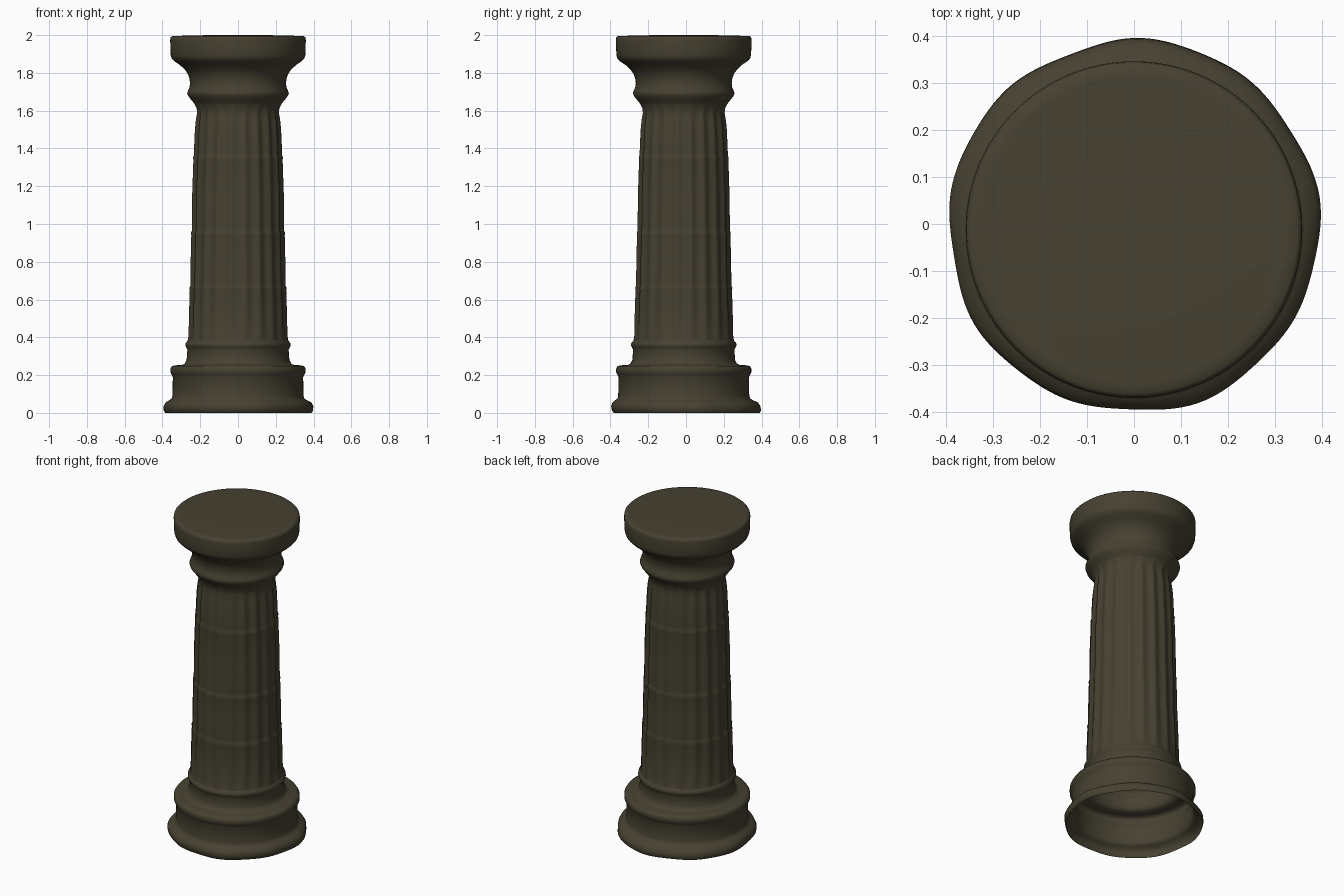
import bpy, bmesh, math

SEG = 160
FLUTES = 20
OFF = -0.012          # everything above the foot lip leans slightly to the front

stone = bpy.data.materials.new("dark olive stone")
stone.diffuse_color = (0.062, 0.053, 0.031, 1)


def lathe(name, profile, flute=None, cap=False, wobble=False):
    """Spin (radius, z) pairs; flute(z) gives groove depth at a height."""
    bm = bmesh.new()
    rings = []
    for r, z in profile:
        ring = []
        oy = OFF * min(1, z / 0.08)
        for i in range(SEG):
            a = 2 * math.pi * i / SEG
            rr = r
            if flute:
                rr -= flute(z) * abs(math.cos(a * FLUTES / 2)) ** 1.5
            if wobble and z < 0.06:
                rr += 0.003 * math.sin(5 * a + 1) + 0.003 * math.sin(9 * a)
            ring.append(bm.verts.new((rr * math.cos(a), rr * math.sin(a) + oy, z)))
        rings.append(ring)
    for lo, hi in zip(rings, rings[1:]):
        for i in range(SEG):
            j = (i + 1) % SEG
            bm.faces.new((lo[i], lo[j], hi[j], hi[i]))
    if cap:
        bm.faces.new(rings[-1])
    me = bpy.data.meshes.new(name)
    bm.to_mesh(me)
    bm.free()
    ob = bpy.data.objects.new(name, me)
    bpy.context.collection.objects.link(ob)
    me.materials.append(stone)
    bpy.context.view_layer.objects.active = ob
    ob.select_set(True)
    bpy.ops.object.shade_smooth_by_angle(angle=math.radians(50))
    ob.select_set(False)
    return ob


# Base: foot lip, drum, upper lip and collar (open underneath)
lathe("base", [(0.386, 0), (0.394, 0.012), (0.395, 0.035), (0.385, 0.055), (0.365, 0.067),
               (0.352, 0.075), (0.347, 0.09), (0.345, 0.19), (0.352, 0.203), (0.358, 0.215),
               (0.358, 0.235), (0.350, 0.248), (0.330, 0.252), (0.295, 0.254), (0.281, 0.262),
               (0.272, 0.28), (0.268, 0.335), (0.273, 0.345), (0.279, 0.357),
               (0.278, 0.368), (0.267, 0.382)], wobble=True)

# Shaft: stacked fluted drums with shallow joints
JOINTS = (0.67, 0.96, 1.36)
shaft = [(0.267, 0.382), (0.265, 0.41), (0.2625, 0.53)]
for k, z in enumerate(JOINTS):
    r = 0.2605 - 0.028 * (z - 0.6)
    nxt = JOINTS[k + 1] if k < 2 else 1.5
    shaft += [(r, z - 0.02), (r + 0.002, z - 0.008), (r - 0.003, z + 0.004),
              (r - 0.003, z + 0.02), (r - 0.005, (z + nxt) / 2)]
shaft += [(0.231, 1.5), (0.226, 1.55), (0.219, 1.59), (0.222, 1.615), (0.232, 1.638)]


def depth(z):
    return 0.011 * max(0, min(1, (z - 0.382) / 0.04, (1.638 - z) / 0.08))


lathe("fluted_shaft", shaft, flute=depth)

# Capital: neck ring, flared throat and round top slab
lathe("capital", [(0.232, 1.638), (0.250, 1.660), (0.264, 1.678), (0.269, 1.692),
                  (0.265, 1.705), (0.257, 1.722), (0.254, 1.745), (0.257, 1.77),
                  (0.266, 1.795), (0.282, 1.818), (0.308, 1.842), (0.335, 1.86),
                  (0.351, 1.876), (0.356, 1.892), (0.358, 1.93), (0.359, 1.975),
                  (0.357, 1.988), (0.349, 1.995), (0.325, 1.995), (0.29, 1.997),
                  (0.15, 2.0)], cap=True)
